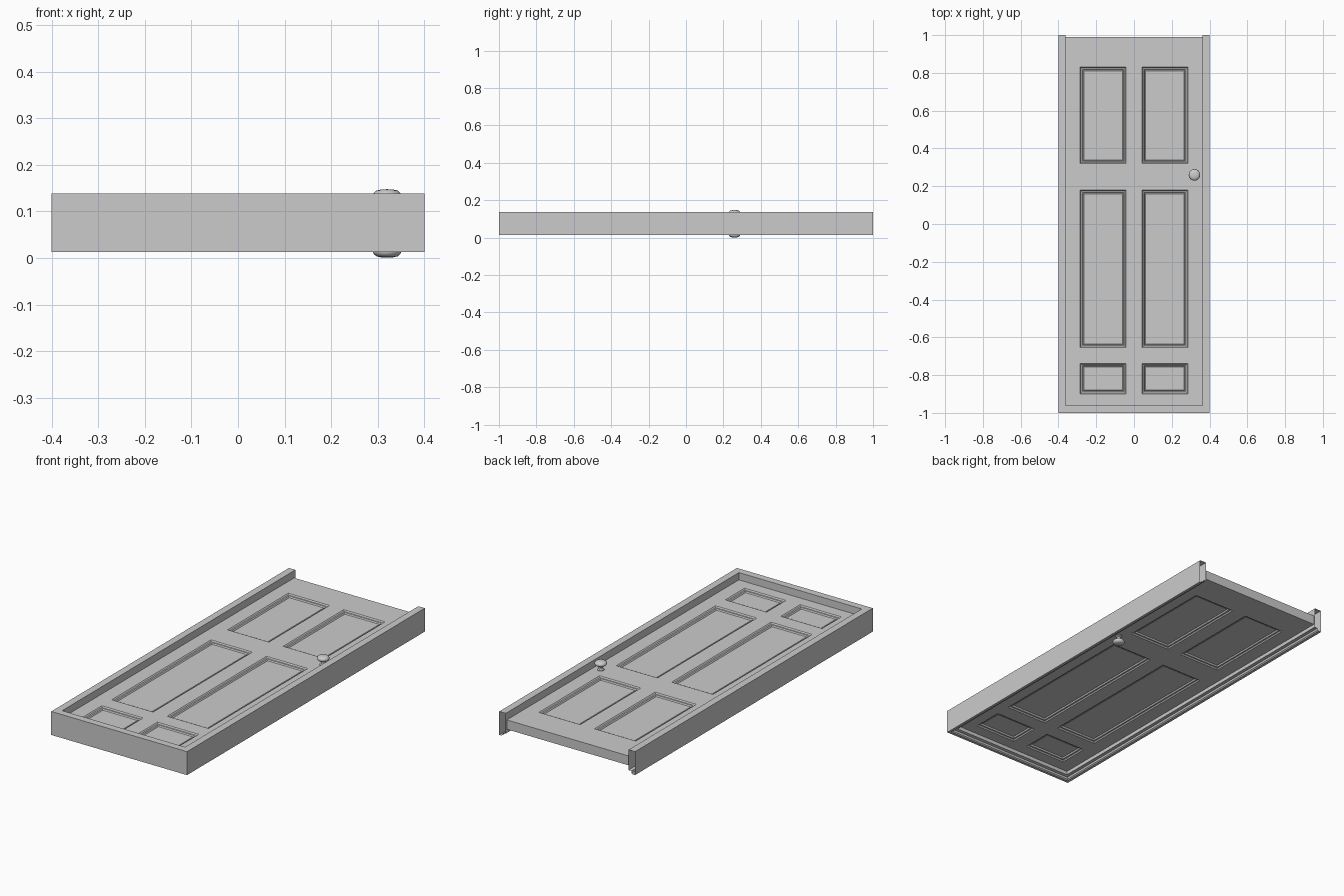
import bpy, bmesh, math

if "Cube" in bpy.data.objects:
    bpy.data.objects.remove(bpy.data.objects["Cube"])

MID = 0.0742      # mid-plane height of the door slab
HALF = 0.025      # half thickness of the slab


def make_object(name, bm, recalc=True):
    if recalc:
        bmesh.ops.recalc_face_normals(bm, faces=bm.faces[:])
    me = bpy.data.meshes.new(name)
    bm.to_mesh(me)
    bm.free()
    ob = bpy.data.objects.new(name, me)
    bpy.context.collection.objects.link(ob)
    return ob


# Door frame: one moulded section swept along a U path, open at the head end
def door_frame():
    # (distance inward from the outer edge, height)
    section = [(0, 0.013), (0, 0.138), (0.038, 0.138), (0.038, 0.030),
               (0.022, 0.028), (0.020, 0.018), (0.014, 0.013)]
    bm = bmesh.new()
    rings = []
    for sx, end in ((-1, True), (-1, False), (1, False), (1, True)):
        rings.append([bm.verts.new((sx * (0.4 - u), 1.0 if end else -1 + u, z))
                      for u, z in section])
    n = len(section)
    for a, b in zip(rings, rings[1:]):
        for i in range(n):
            j = (i + 1) % n
            bm.faces.new((a[i], a[j], b[j], b[i]))
    return make_object("door_frame", bm)


# Door slab: upper half as a grid with six stepped panels, mirrored below
def door_slab():
    xs = [-0.362, -0.285, -0.042, 0.042, 0.285, 0.362]
    ys = [-0.962, -0.90, -0.738, -0.655, 0.18, 0.32, 0.83, 0.99]
    bm = bmesh.new()
    grid = [[bm.verts.new((x, y, HALF)) for x in xs] for y in ys]
    panels = []
    for r in range(len(ys) - 1):
        for c in range(len(xs) - 1):
            f = bm.faces.new((grid[r][c], grid[r][c + 1],
                              grid[r + 1][c + 1], grid[r + 1][c]))
            if r % 2 == 1 and c % 2 == 1:
                panels.append(f)
    border = [e for e in bm.edges if e.is_boundary]
    # panel mouldings
    for width, depth in ((0.005, -0.006), (0.007, -0.001),
                         (0.004, -0.007), (0.004, 0.003)):
        bm.normal_update()
        bmesh.ops.inset_individual(bm, faces=panels, thickness=width,
                                   depth=depth, use_even_offset=True)
    # slab edges down to the mid-plane
    ext = bmesh.ops.extrude_edge_only(bm, edges=border)
    for v in ext["geom"]:
        if isinstance(v, bmesh.types.BMVert):
            v.co.z = 0
    ob = make_object("door_slab", bm)
    ob.location.z = MID
    mirror = ob.modifiers.new("other_face", 'MIRROR')
    mirror.use_axis = (False, False, True)
    return ob


# Door knob: lathed profile standing on the slab face
def door_knob(name, side):
    profile = [(0.017, -0.002), (0.017, 0.004), (0.011, 0.008), (0.010, 0.019),
               (0.020, 0.022), (0.028, 0.028), (0.0305, 0.034),
               (0.029, 0.040), (0.023, 0.0455), (0.012, 0.048), (0, 0.0485)]
    bm = bmesh.new()
    vs = [bm.verts.new((r, 0, side * (HALF + h))) for r, h in profile]
    edges = [bm.edges.new(p) for p in zip(vs, vs[1:])]
    bmesh.ops.spin(bm, geom=vs + edges, cent=(0, 0, 0), axis=(0, 0, 1),
                   angle=2 * math.pi, steps=24, use_duplicate=False)
    bmesh.ops.remove_doubles(bm, verts=bm.verts[:], dist=1e-5)
    bmesh.ops.recalc_face_normals(bm, faces=bm.faces[:])
    top = max(bm.faces, key=lambda f: side * f.calc_center_median().z)
    if top.normal.z * side < 0:
        bmesh.ops.reverse_faces(bm, faces=bm.faces[:])
    ob = make_object(name, bm, recalc=False)
    ob.location = (0.32, 0.26, MID)
    bpy.ops.object.select_all(action='DESELECT')
    ob.select_set(True)
    bpy.context.view_layer.objects.active = ob
    bpy.ops.object.shade_smooth_by_angle(angle=math.radians(50))
    return ob


door_frame()
door_slab()
door_knob("front_knob", 1)
door_knob("back_knob", -1)
